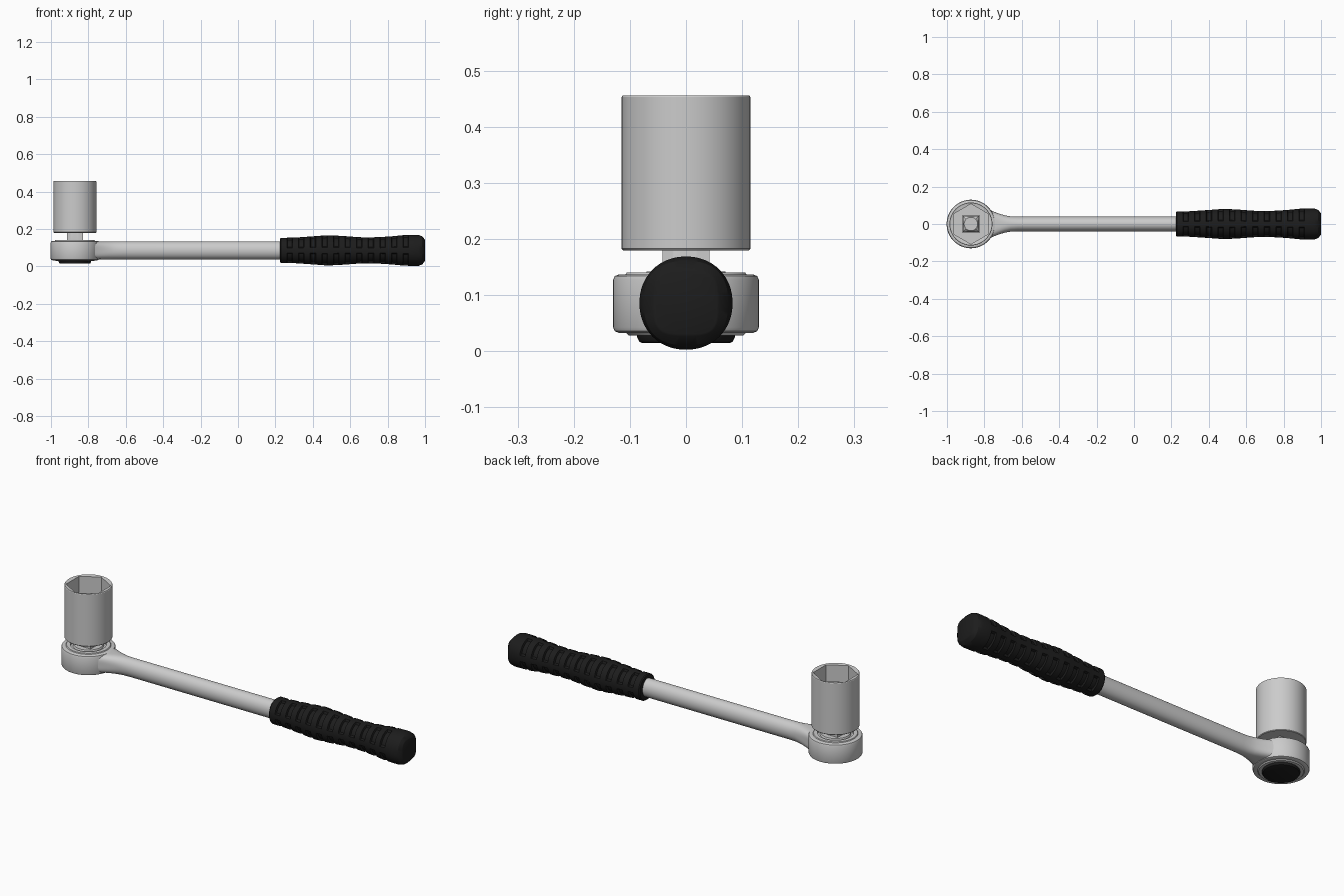
import bpy, bmesh
from math import sin, cos, pi, radians
from mathutils import Vector

if "Cube" in bpy.data.objects:
    bpy.data.objects.remove(bpy.data.objects["Cube"])

HEAD_X = -0.872
AXIS_Z = 0.086

black = bpy.data.materials.new("black_rubber")
black.diffuse_color = (0.012, 0.012, 0.012, 1)
black.use_nodes = True
black.node_tree.nodes["Principled BSDF"].inputs["Base Color"].default_value = black.diffuse_color


def loft(name, rings, caps=True, loop=False, mat=None):
    """Skin a list of equal-length point rings into one object."""
    bm = bmesh.new()
    vs = [[bm.verts.new(p) for p in ring] for ring in rings]
    pairs = list(zip(vs, vs[1:])) + ([(vs[-1], vs[0])] if loop else [])
    for a, b in pairs:
        n = len(a)
        for i in range(n):
            j = (i + 1) % n
            bm.faces.new((a[i], a[j], b[j], b[i]))
    if caps:
        bm.faces.new(vs[0])
        bm.faces.new(vs[-1])
    bmesh.ops.recalc_face_normals(bm, faces=bm.faces)
    me = bpy.data.meshes.new(name)
    bm.to_mesh(me)
    bm.free()
    ob = bpy.data.objects.new(name, me)
    bpy.context.collection.objects.link(ob)
    if mat:
        me.materials.append(mat)
    bpy.ops.object.select_all(action='DESELECT')
    ob.select_set(True)
    bpy.context.view_layer.objects.active = ob
    bpy.ops.object.shade_smooth_by_angle(angle=radians(30))
    return ob


def polygon_ring(z, r, sides=0, turn=0.0, n=48):
    """Horizontal ring round the drive axis; sides=0 is a circle, r is the corner radius."""
    pts = []
    for i in range(n):
        a = 2 * pi * i / n
        rr = r
        if sides:
            half = pi / sides
            rr = r * cos(half) / cos((a - turn) % (2 * half) - half)
        pts.append(Vector((HEAD_X + rr * cos(a), rr * sin(a), z)))
    return pts


def lathe(name, profile, mat=None):
    return loft(name, [polygon_ring(z, r, n=64) for r, z in profile], mat=mat)


def side_ring(x, hy, hz, p=2.0, n=48):
    """Superellipse section across the handle axis."""
    pts = []
    for i in range(n):
        a = 2 * pi * i / n
        c, s = cos(a), sin(a)
        k = (abs(c) ** p + abs(s) ** p) ** (-1 / p)
        pts.append(Vector((x, hy * k * c, AXIS_Z + hz * k * s)))
    return pts


# Ratchet head with raised rings above and below
lathe("ratchet_head", [
    (0.088, 0.028), (0.102, 0.028), (0.107, 0.033), (0.120, 0.033), (0.127, 0.036),
    (0.130, 0.043), (0.130, 0.127), (0.127, 0.134), (0.120, 0.137), (0.108, 0.137),
    (0.105, 0.141), (0.086, 0.141), (0.083, 0.133), (0.074, 0.133), (0.070, 0.142),
    (0.045, 0.142)])

# Direction dial underneath
lathe("direction_dial", [(0.079, 0.015), (0.083, 0.017), (0.087, 0.025), (0.087, 0.032)], black)

# Square drive with a rounded tip
sq = 0.042 * 2 ** 0.5
loft("square_drive", [
    polygon_ring(0.13, sq, 4, pi / 4), polygon_ring(0.235, sq, 4, pi / 4),
    polygon_ring(0.25, 0.036)])

# Socket: square hole below, hexagonal hole above
hole = 0.045 * 2 ** 0.5
loft("socket", [
    polygon_ring(0.18, hole, 4, pi / 4), polygon_ring(0.18, 0.112),
    polygon_ring(0.183, 0.115), polygon_ring(0.453, 0.115), polygon_ring(0.456, 0.113),
    polygon_ring(0.453, 0.107, 6, pi / 6), polygon_ring(0.27, 0.107, 6, pi / 6),
    polygon_ring(0.27, hole, 4, pi / 4)], caps=False, loop=True)

# Shaft flaring into the head
shaft = [(-0.82, 0.105, 0.048, 5), (-0.775, 0.078, 0.048, 5), (-0.75, 0.066, 0.048, 4),
         (-0.72, 0.055, 0.048, 3.2), (-0.69, 0.046, 0.048, 2.6), (-0.66, 0.041, 0.048, 2.2),
         (-0.62, 0.040, 0.048, 2), (0.26, 0.040, 0.048, 2)]
loft("shaft", [side_ring(*s) for s in shaft])

# Grip: swelling tube with rows of cross grooves on the four diagonals
outline = [(0.225, 0.067), (0.30, 0.068), (0.40, 0.075), (0.48, 0.081), (0.56, 0.077),
           (0.65, 0.070), (0.74, 0.070), (0.82, 0.075), (0.89, 0.082), (0.965, 0.083)]


def grip_radius(x):
    for (x0, r0), (x1, r1) in zip(outline, outline[1:]):
        if x <= x1:
            return r0 + (r1 - r0) * (x - x0) / (x1 - x0)
    return outline[-1][1]


def grip_ring(x, depth):
    ring = side_ring(x, grip_radius(x), grip_radius(x), 2.1, 64)
    for i, v in enumerate(ring):
        off = abs((360 * i / 64) % 90 - 45)
        if off < 31:
            v.y *= 1 - depth / grip_radius(x)
            v.z = AXIS_Z + (v.z - AXIS_Z) * (1 - depth / grip_radius(x))
    return ring


rings = [side_ring(0.225, 0.063, 0.063, 2.1, 64), grip_ring(0.230, 0)]
for k in range(11):
    x = 0.262 + 0.062 * k
    rings += [grip_ring(x, 0), grip_ring(x + 0.003, 0.010),
              grip_ring(x + 0.027, 0.010), grip_ring(x + 0.030, 0)]
rings += [grip_ring(0.965, 0), side_ring(0.985, 0.075, 0.075, 2.5, 64),
          side_ring(0.998, 0.059, 0.059, 3.5, 64), side_ring(1.0, 0.055, 0.055, 3.8, 64)]
loft("grip", rings, mat=black)
